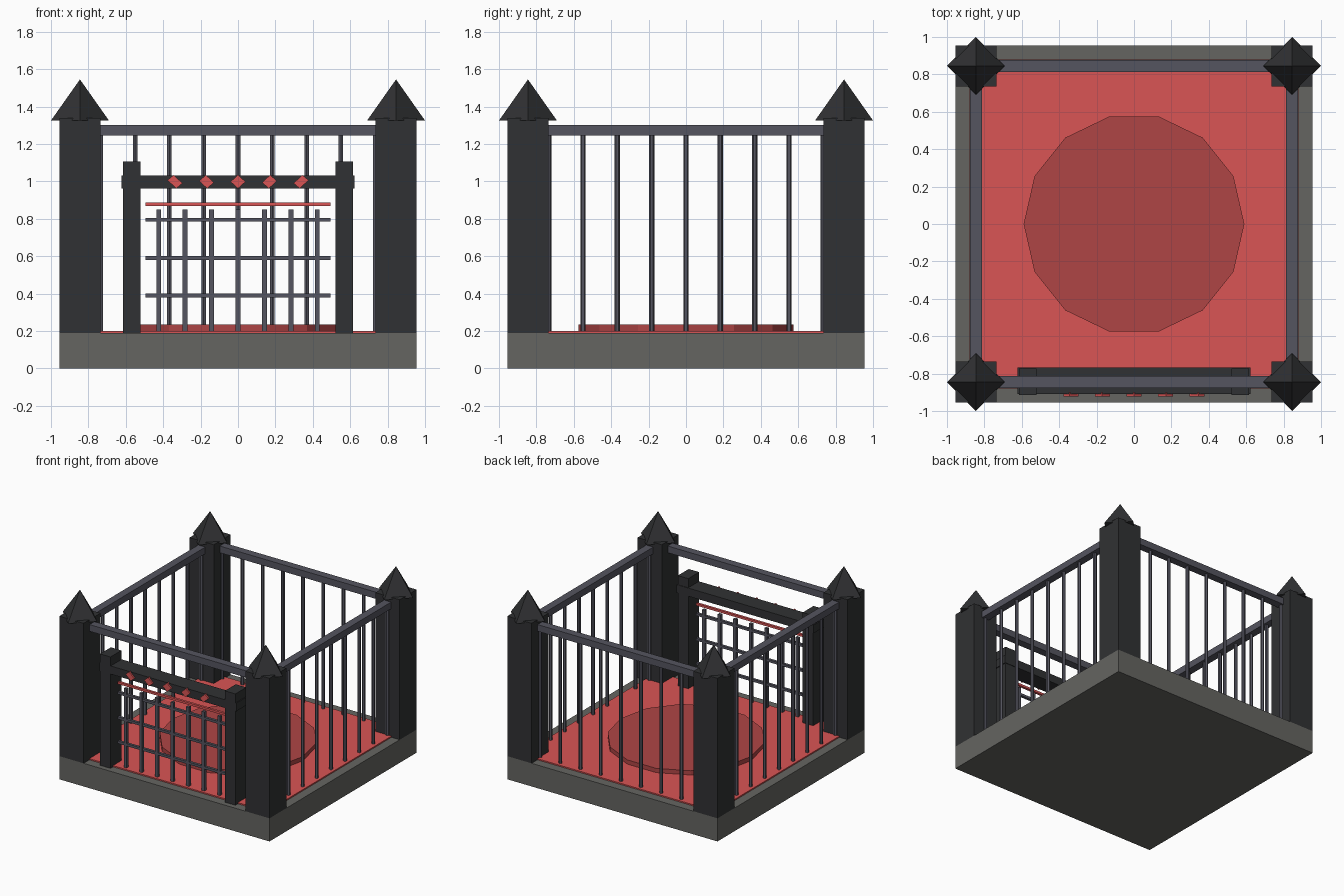
import bpy, bmesh
from math import pi, radians
from mathutils import Matrix, Vector

if "Cube" in bpy.data.objects:
    bpy.data.objects.remove(bpy.data.objects["Cube"])


def material(name, rgb):
    m = bpy.data.materials.new(name)
    m.diffuse_color = (*rgb, 1)
    m.use_nodes = True
    m.node_tree.nodes["Principled BSDF"].inputs["Base Color"].default_value = m.diffuse_color
    return m


STONE = material("stone", (0.13, 0.13, 0.12))
DARK = material("dark_iron", (0.03, 0.031, 0.033))
IRON = material("blue_iron", (0.09, 0.09, 0.115))
RED = material("red", (0.7, 0.09, 0.09))
DEEP_RED = material("deep_red", (0.43, 0.06, 0.06))


def finish(name, bm, mat):
    bmesh.ops.recalc_face_normals(bm, faces=bm.faces)
    mesh = bpy.data.meshes.new(name)
    bm.to_mesh(mesh)
    bm.free()
    mesh.materials.append(mat)
    ob = bpy.data.objects.new(name, mesh)
    bpy.context.collection.objects.link(ob)
    return ob


def box(name, x0, x1, y0, y1, z0, z1, mat):
    bm = bmesh.new()
    centre = Vector((x0 + x1, y0 + y1, z0 + z1)) / 2
    size = Matrix.Diagonal((x1 - x0, y1 - y0, z1 - z0, 1))
    bmesh.ops.create_cube(bm, size=1, matrix=Matrix.Translation(centre) @ size)
    return finish(name, bm, mat)


def prism(name, x, y, z0, z1, r0, r1, sides, mat, turn=0.0):
    bm = bmesh.new()
    place = Matrix.Translation((x, y, (z0 + z1) / 2)) @ Matrix.Rotation(turn, 4, 'Z')
    bmesh.ops.create_cone(bm, cap_ends=True, segments=sides, radius1=r0,
                          radius2=r1, depth=z1 - z0, matrix=place)
    return finish(name, bm, mat)


C = 0.845  # centre line of posts and fences

# Base, floor and central dais
box("base", -0.955, 0.955, -0.955, 0.955, 0, 0.19, STONE)
box("floor", -0.88, 0.88, -0.88, 0.88, 0.18, 0.2, RED)
prism("dais", 0, 0, 0.19, 0.235, 0.59, 0.59, 14, DEEP_RED, pi / 2)

# Corner posts with diamond-set pyramid caps
for sx in (-1, 1):
    for sy in (-1, 1):
        x, y = sx * C, sy * C
        box("corner_post", x - 0.11, x + 0.11, y - 0.11, y + 0.11, 0.19, 1.34, DARK)
        prism("post_cap", x, y, 1.325, 1.545, 0.155, 0, 4, DARK)

# Top rails
for s in (-1, 1):
    c = s * C
    box("rail", -0.76, 0.76, c - 0.032, c + 0.032, 1.245, 1.3, IRON)
    box("side_rail", c - 0.032, c + 0.032, -0.76, 0.76, 1.245, 1.3, IRON)

# Fence bars on the back and both sides
for i in range(-4, 5):
    p = i * 0.1835
    for x, y in ((p, C), (C, p), (-C, p)):
        prism("fence_bar", x, y, 0.19, 1.26, 0.014, 0.014, 6, IRON)

# Gate frame
for s in (-1, 1):
    box("gate_post", s * 0.5675 - 0.0475, s * 0.5675 + 0.0475,
        -0.913, -0.772, 0.19, 1.105, DARK)
box("gate_lintel", -0.622, 0.622, -0.91, -0.768, 0.963, 1.03, DARK)

# Gate grille
for i in range(-3, 4):
    x = i * 0.1415
    box("grille_bar", x - 0.0125, x + 0.0125, C * -1 - 0.0125, C * -1 + 0.0125,
        0.19, 0.85, IRON)
for z in (0.39, 0.59, 0.795):
    box("grille_crossbar", -0.495, 0.495, -C - 0.011, -C + 0.011, z - 0.01, z + 0.01, IRON)
box("red_crossbar", -0.495, 0.495, -C - 0.01, -C + 0.01, 0.868, 0.886, RED)

# Leaning diamond studs on the lintel
for i in range(-2, 3):
    t = -i / 2
    bm = bmesh.new()
    outline = ((-0.04, 0.008 * t), (-0.007 * t, 0.036), (0.04, -0.008 * t), (0.007 * t, -0.036))
    face = bm.faces.new([bm.verts.new((i * 0.1685 + x, -0.9, 0.998 + z)) for x, z in outline])
    out = bmesh.ops.extrude_face_region(bm, geom=[face])["geom"]
    bmesh.ops.translate(bm, vec=(0, -0.022, 0),
                        verts=[v for v in out if isinstance(v, bmesh.types.BMVert)])
    finish("diamond_stud", bm, RED)
